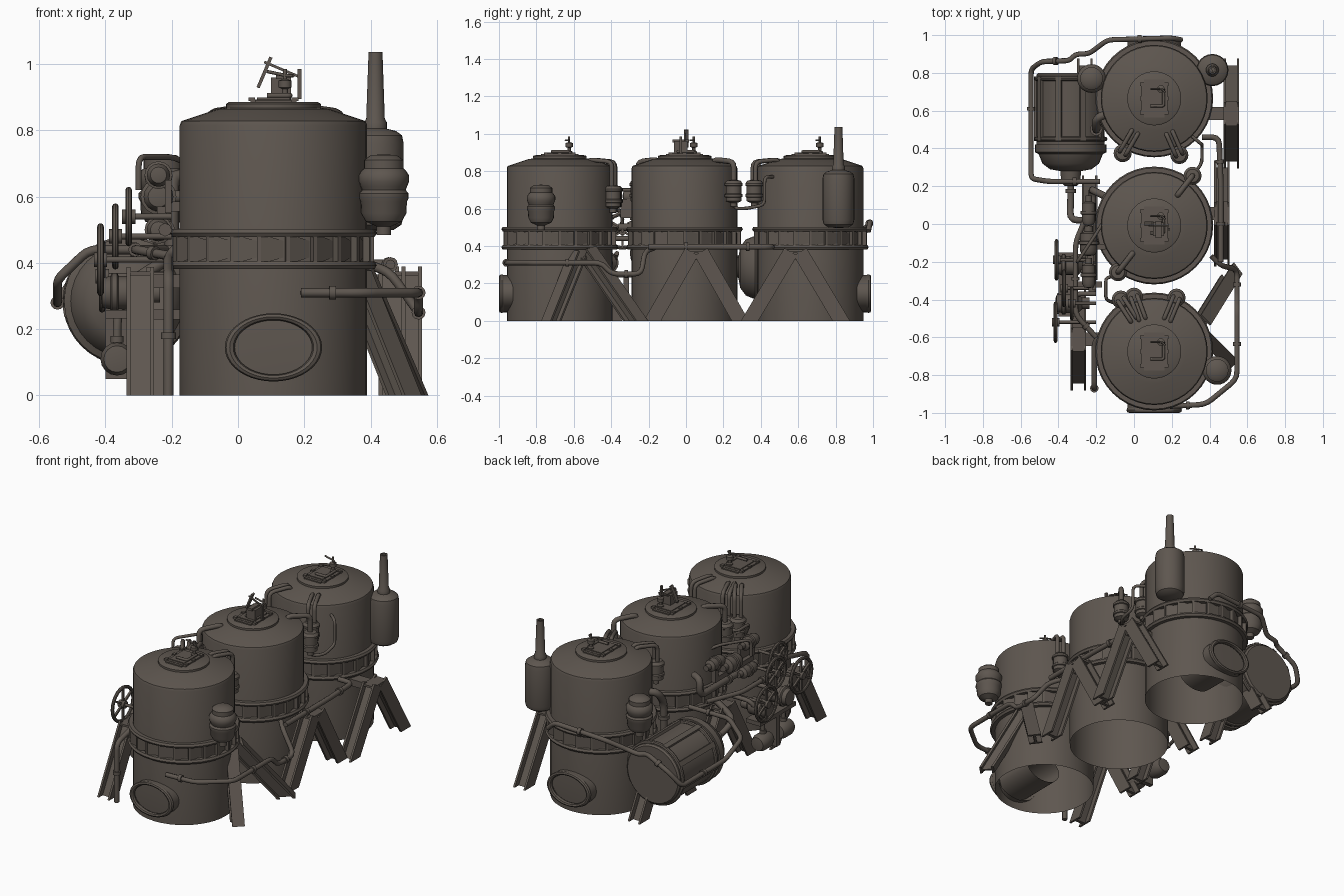
import bpy, bmesh, math
from mathutils import Vector, Matrix

if "Cube" in bpy.data.objects:
    bpy.data.objects.remove(bpy.data.objects["Cube"])

iron = bpy.data.materials.new("weathered_iron")
iron.diffuse_color = (0.112, 0.094, 0.079, 1)
iron.use_nodes = True
iron.node_tree.nodes["Principled BSDF"].inputs["Base Color"].default_value = iron.diffuse_color
TX, TANKS = 0.107, (-0.675, -0.008, 0.665)
AXES = {'X': (1, 0, 0), 'Y': (0, 1, 0), 'Z': (0, 0, 1), '-Y': (0, -1, 0)}


def finish(bm, name, angle=35):
    me = bpy.data.meshes.new(name)
    bm.to_mesh(me)
    bm.free()
    me.materials.clear()
    me.materials.append(iron)
    ob = bpy.data.objects.new(name, me)
    bpy.context.collection.objects.link(ob)
    bpy.ops.object.select_all(action='DESELECT')
    ob.select_set(True)
    bpy.context.view_layer.objects.active = ob
    bpy.ops.object.shade_smooth_by_angle(angle=math.radians(angle))
    return ob


def frame(loc, axis='Z', scale=(1, 1, 1)):
    # local z axis is turned to the requested direction
    d = Vector(AXES[axis]) if isinstance(axis, str) else Vector(axis)
    rot = Vector((0, 0, 1)).rotation_difference(d.normalized()).to_matrix().to_4x4()
    return Matrix.Translation(loc) @ rot @ Matrix.Diagonal((*scale, 1))


def lathe(name, profile, loc, axis='Z', seg=24, scale=(1, 1, 1)):
    bm = bmesh.new()
    rows = []
    for r, z in profile:
        if r < 1e-5:
            rows.append([bm.verts.new((0, 0, z))])
        else:
            rows.append([bm.verts.new((r * math.cos(2 * math.pi * i / seg), r * math.sin(2 * math.pi * i / seg), z))
                         for i in range(seg)])
    for a, b in zip(rows, rows[1:]):
        for i in range(seg):
            j = (i + 1) % seg
            q = [a[i % len(a)], a[j % len(a)], b[j % len(b)], b[i % len(b)]]
            bm.faces.new(list(dict.fromkeys(q)))
    bmesh.ops.remove_doubles(bm, verts=bm.verts[:], dist=1e-5)
    bm.transform(frame(loc, axis, scale))
    return finish(bm, name)


def ring(name, R, r, loc, axis='Z', scale=(1, 1, 1), seg=40):
    prof = [(R + r * math.cos(a * math.pi / 4), r * math.sin(a * math.pi / 4)) for a in range(9)]
    return lathe(name, prof, loc, axis, seg, scale)


def boxes(name, items):
    # each item is a size and a matrix
    bm = bmesh.new()
    for size, m in items:
        bmesh.ops.create_cube(bm, size=1, matrix=m @ Matrix.Diagonal((*size, 1)))
    return finish(bm, name, 20)


def at(*p):
    return Matrix.Translation(p)


def pipe(name, pts, r=0.014, bend=0.03, collars=()):
    P = [Vector(p) for p in pts]
    path = [P[0]]
    for a, b, c in zip(P, P[1:], P[2:]):
        s = b + (a - b).normalized() * min(bend, (a - b).length * .45)
        e = b + (c - b).normalized() * min(bend, (c - b).length * .45)
        path += [s.lerp(b, t).lerp(b.lerp(e, t), t) for t in (0, .33, .67, 1)]
    path.append(P[-1])
    cu = bpy.data.curves.new(name, 'CURVE')
    cu.dimensions, cu.bevel_depth, cu.bevel_resolution, cu.use_fill_caps = '3D', r, 2, True
    sp = cu.splines.new('POLY')
    sp.points.add(len(path) - 1)
    for p, v in zip(sp.points, path):
        p.co = (*v, 1)
    tmp = bpy.data.objects.new(name + "_path", cu)
    bpy.context.collection.objects.link(tmp)
    me = bpy.data.meshes.new_from_object(tmp.evaluated_get(bpy.context.evaluated_depsgraph_get()))
    bm = bmesh.new()
    bm.from_mesh(me)
    bpy.data.objects.remove(tmp)
    for i in collars:
        m = frame(P[i].lerp(P[i + 1], .5), P[i + 1] - P[i])
        bmesh.ops.create_cone(bm, cap_ends=True, segments=12, radius1=r * 1.5, radius2=r * 1.5, depth=.02, matrix=m)
    return finish(bm, name, 50)


def leg(name, top, foot, side, w=0.08, d=0.07):
    # I-beam strut, cut flat at the ground
    t, f = Vector(top), Vector(foot)
    z = (t - f).normalized()
    x = (Vector(side) - Vector(side).dot(z) * z).normalized()
    rot = Matrix((x, z.cross(x), z)).transposed().to_4x4()
    n, bm = (t - f).length + .1, bmesh.new()
    M = Matrix.Translation((t + f) / 2 - z * .04) @ rot
    for off, size in ((-d / 2, (.012, w, n)), (d / 2, (.012, w, n)), (0, (d, .016, n))):
        bmesh.ops.create_cube(bm, size=1, matrix=M @ at(off, 0, 0) @ Matrix.Diagonal((*size, 1)))
    cut = bmesh.ops.bisect_plane(bm, geom=bm.verts[:] + bm.edges[:] + bm.faces[:], plane_co=(0, 0, 0),
                                 plane_no=(0, 0, -1), clear_outer=True)
    bmesh.ops.holes_fill(bm, edges=[e for e in cut['geom_cut'] if isinstance(e, bmesh.types.BMEdge)])
    finish(bm, name, 20)


def wheel(name, loc, R, spokes=6):
    ring(name + "_rim", R, .010, loc, 'X', seg=24)
    boxes(name + "_spokes", [((.012, .012, 2 * R), at(*loc) @ Matrix.Rotation(math.pi * i / spokes * 2, 4, 'X'))
                             for i in range(spokes // 2)])
    lathe(name + "_hub", [(0, -.02), (.022, -.02), (.022, .02), (0, .02)], loc, 'X', 12)


# Tanks with roofs, girdle rings and hatches
for n, ty in enumerate(TANKS):
    p = f"tank_{n + 1}_"
    lathe(p + "shell", [(.283, 0), (.283, .815), (.278, .828), (.17, .864), (.143, .868), (.143, .88), (.135, .885), (0, .887)],
          (TX, ty, 0), seg=40)
    for z in (.393, .49):
        lathe(p + "girdle_band", [(.28, z - .012), (.305, z - .012), (.312, z), (.305, z + .012), (.28, z + .012)], (TX, ty, 0), seg=40)
    ribs, bm = [], bmesh.new()
    N = 22
    for i in range(N):
        m = at(TX, ty, .4415) @ Matrix.Rotation(2 * math.pi * i / N, 4, 'Z')
        ribs.append(((.024, .012, .09), m @ at(.292, 0, 0)))
        # slanted saddle panel between ribs
        c = [bm.verts.new(m @ Matrix.Rotation(a, 4, 'Z') @ Vector((r, 0, z)))
             for a, r, z in ((.02, .303, -.045), (.25, .284, -.025), (.25, .284, .025), (.02, .303, .045))]
        bm.faces.new(c)
    boxes(p + "girdle_ribs", ribs)
    finish(bm, p + "girdle_panels")
    # hatch: frame, lid, corner clamps
    boxes(p + "hatch", [((.14, .17, .010), at(TX, ty, .889)), ((.11, .20, .008), at(TX, ty, .888)), ((.10, .14, .010), at(TX, ty, .894))])
    boxes(p + "hatch_clamps", [((.02, .02, .012), at(TX + sx * .065, ty + sy * .075, .894)) for sx in (-1, 1) for sy in (-1, 0, 1)])
    # roof valve with lever
    lathe(p + "valve", [(.018, .89), (.018, .905), (.009, .91), (.009, .925), (.02, .93), (.02, .95), (.006, .955), (.006, .985), (0, .985)],
          (TX + .035, ty + .05, 0), seg=12)
    pipe(p + "valve_lever", [(TX - .02, ty + .05, .978), (TX + .04, ty + .05, .965), (TX + .06, ty + .03, .965)], .005, .01)
    pipe(p + "valve_link", [(TX - .02, ty - .04, .905), (TX + .05, ty - .04, .905), (TX + .05, ty + .05, .905)], .008, .01)

# Larger relief mechanism on the middle tank
my = TANKS[1]
boxes("relief_block", [((.06, .07, .06), at(.13, my - .02, .93)), ((.03, .09, .015), at(.13, my - .02, .962)), ((.012, .014, .09), at(.185, my - .02, .94)),
                       ((.010, .025, .10), at(.08, my + .01, .975) @ Matrix.Rotation(.4, 4, 'Y')),
                       ((.11, .008, .008), at(.13, my, .985) @ Matrix.Rotation(.4, 4, 'Y'))])

# End manways with inner tunnels
for d, ax in ((-1, '-Y'), (1, 'Y')):
    y = TANKS[0] - .31 if d < 0 else TANKS[2] + .31
    ring("manway_ring", .132, .015, (TX, y, .145), ax, (1, .7, 1))
    lathe("manway_flange", [(.142, -.06), (.142, 0)], (TX, y, .145), ax, 40, (1, .7, 1))
    lathe("manway_tunnel", [(.12, -.30), (.122, -.012), (.06, -.010), (0, -.010)], (TX, y, .145), ax, 40, (1, .7, 1))

# Support legs: straight A-frames, plus splayed pair on the front right
X = (1, 0, 0)
for n, (x, apex, half) in enumerate([(.465, .055, .235), (.515, .585, .245), (-.295, -.61, .225), (-.235, -.02, .23), (-.26, .6, .23)]):
    for s in (-1, 1):
        leg(f"frame_{n + 1}_leg", (x, apex + s * .03, .36), (x, apex + s * half, 0), X)
    boxes(f"frame_{n + 1}_cap", [((.08, .13, .012), at(x, apex, .368)),
                                 ((abs(x - TX) - .24, .07, .04), at((x + TX + math.copysign(.25, x - TX)) / 2, apex, .345))])
leg("splayed_leg_front", (.36, -.58, .35), (.50, -.72, 0), (1, -1, 0), .07, .06)
leg("splayed_leg_rear", (.36, -.52, .36), (.515, -.27, 0), (1, 1, 0), .075)

# Banded side vessels
BARREL = [(0, .485), (.022, .485), (.022, .51), (.055, .525), (.068, .55), (.07, .585), (.075, .595), (.075, .61), (.066, .62), (.07, .63),
          (.076, .645), (.076, .665), (.066, .68), (.06, .685), (.06, .71), (.04, .725), (0, .728)]
lathe("side_vessel_front", BARREL, (.44, -.775, 0))
lathe("side_vessel_rear", BARREL, (-.225, .77, 0))
for x, y, dx, dy in ((.44, -.775, -.11, .03), (-.225, .77, .11, -.03)):
    for z in (.57, .655):
        pipe("vessel_bracket", [(x, y, z), (x + dx, y + dy, z)], .01)

# Chimney drum
lathe("chimney_drum", [(0, .495), (.055, .50), (.078, .515), (.085, .54), (.085, .76), (.08, .785), (.062, .798), (.034, .805), (.034, .825), (.028, .835),
                       (.021, 1.037), (.013, 1.037), (.013, .95)], (.415, .815, 0))
pipe("drum_bracket", [(.415, .815, .56), (.33, .77, .56)], .02)

# Filter canisters with pipes arching to the roofs
CAN = [(0, .585), (.018, .59), (.018, .61), (.042, .62), (.042, .64), (.048, .643), (.048, .655), (.042, .66), (.042, .70), (.048, .703),
       (.048, .715), (.035, .73), (0, .735)]
for x, y, n, dz in [(-.07, -.40, 0, -.01), (.0, -.385, 0, -.01), (.225, -.39, 0, -.01), (.31, .255, 1, .02), (-.085, -.255, 1, .02),
                    (-.06, .375, 2, .02), (.24, .365, 2, .02)]:
    lathe("canister", CAN, (x, y, dz), seg=16)
    v = (Vector((TX, TANKS[n], 0)) - Vector((x, y, 0))).normalized()
    for s in (-1, 1) if n != 1 else (0,):
        o = Vector((x, y, 0)) + Vector((-v.y, v.x, 0)) * s * .018
        e = o + v * .13
        pipe("roof_pipe", [(o.x, o.y, .72), (o.x, o.y, .85), (e.x, e.y, .862), (e.x, e.y, .835)], .012 if s else .015)
pipe("link_pipe_right", [(.315, .265, .62), (.315, .265, .60), (.36, .32, .60), (.36, .42, .62), (.36, .42, .77), (.30, .47, .77)], .009)
pipe("link_pipe_left", [(-.09, -.28, .70), (-.15, -.28, .70), (-.15, -.40, .70), (-.1, -.42, .60)], .009)

# Horizontal boiler with domed end, ribs and hoops
B = (-.335, 0, .285)
lathe("boiler", [(0, .20), (.03, .20), (.05, .22), (.055, .28), (.11, .29), (.15, .32), (.17, .37), (.19, .38), (.19, .42), (.18, .42), (.18, .79),
                 (.17, .80), (0, .80)], B, 'Y', 32)
boxes("boiler_ribs", [((.03, .34, .025), at(B[0], .61, B[2]) @ Matrix.Rotation(math.radians(a), 4, 'Y') @ at(0, 0, .182)) for a in range(-100, 61, 40)])
for y in (.45, .77):
    ring("boiler_hoop", .182, .012, (B[0], y, B[2]), 'Y')

# Long pipe runs
pipe("front_main", [(.19, -.965, .31), (.38, -.955, .31), (.545, -.82, .31), (.545, -.45, .31), (.545, -.40, .25), (.545, -.24, .25), (.46, -.22, .37),
                    (.41, -.17, .39)], .014, .04, (0, 2, 4))
pipe("right_main", [(.46, -.20, .395), (.46, .20, .395), (.45, .46, .395), (.36, .46, .395)], .015, .04, (0, 1))
pipe("boiler_rail", [(-.18, .225, .44), (-.45, .225, .44), (-.545, .24, .35), (-.545, .40, .28), (-.545, .82, .28), (-.49, .86, .36), (-.34, .865, .44),
                     (-.31, .90, .44), (-.24, .90, .45), (-.14, .975, .51), (.20, .985, .53), (.25, .975, .48)], .014, .03, (0, 3, 5, 9))
pipe("boiler_feed", [(-.335, .23, .28), (-.335, .12, .28), (-.34, .02, .33), (-.2, .02, .42)], .018, .05, (0,))
pipe("boiler_riser", [(-.20, .50, .40), (-.20, .50, .58), (-.20, .56, .66), (-.15, .58, .66)], .022, .04, (0,))
pipe("left_standpipe", [(-.21, -.87, 0), (-.21, -.87, .36), (-.21, -.62, .42), (-.17, -.60, .46)], .015, .04, (0,))
pipe("left_gallery", [(-.2, -.60, .42), (-.31, -.48, .44), (-.31, -.10, .44), (-.22, .12, .44)], .014, .04, (0, 1))
pipe("pump_arch", [(-.30, -.2, .62), (-.30, -.2, .72), (-.2, -.05, .72), (-.15, .03, .70)], .009)
pipe("upper_left_loop", [(-.22, -.36, .50), (-.22, .18, .50), (-.22, .18, .60), (-.16, .15, .60)], .02, .04, (0,))

# Pump bank on the left side
for y, z, r in ((-.27, .665, .035), (-.10, .60, .045), (.06, .66, .035), (-.25, .50, .035)):
    lathe("pump_body", [(0, -.07), (r * .7, -.065), (r, -.045), (r, -.01), (r * 1.2, -.008), (r * 1.2, .008), (r, .01), (r, .05), (r * .5, .06),
                        (r * .5, .09), (0, .09)], (-.24, y, z), 'Y', 16)
boxes("pump_stand", [((.03, .36, .03), at(-.23, -.12, .555)), ((.02, .14, .10), at(-.21, -.28, .60)), ((.03, .03, .12), at(-.23, .05, .60)),
                     ((.10, .03, .03), at(-.20, -.12, .57))])
for y in (-.42, -.22):
    lathe("engine_cylinder", [(0, -.07), (.045, -.065), (.05, -.04), (.06, -.035), (.06, -.02), (.05, -.015), (.05, .05), (.03, .07), (.03, .11), (0, .11)],
          (-.345, y, .31), 'X', 16)
    lathe("low_drum", [(0, -.06), (.04, -.055), (.05, -.03), (.05, .03), (.04, .055), (0, .06)], (-.365, y, .11), 'Y', 16)
    pipe("drum_riser", [(-.365, y, .10), (-.365, y, .24), (-.32, y + .05, .36), (-.2, y + .05, .36)], .013, .04, (0,))
boxes("engine_bed", [((.10, .34, .025), at(-.35, -.32, .245)), ((.08, .03, .20), at(-.36, -.32, .15)), ((.14, .03, .03), at(-.24, -.32, .245))])
for n, (y, z, x, R) in enumerate(((-.52, .41, -.415, .10), (-.34, .48, -.37, .09), (-.19, .36, -.41, .10), (-.42, .54, -.33, .08))):
    wheel(f"handwheel_{n + 1}", (x, y, z), R)
    pipe(f"handwheel_{n + 1}_shaft", [(x - .01, y, z), (-.2, y, z)], .009)
